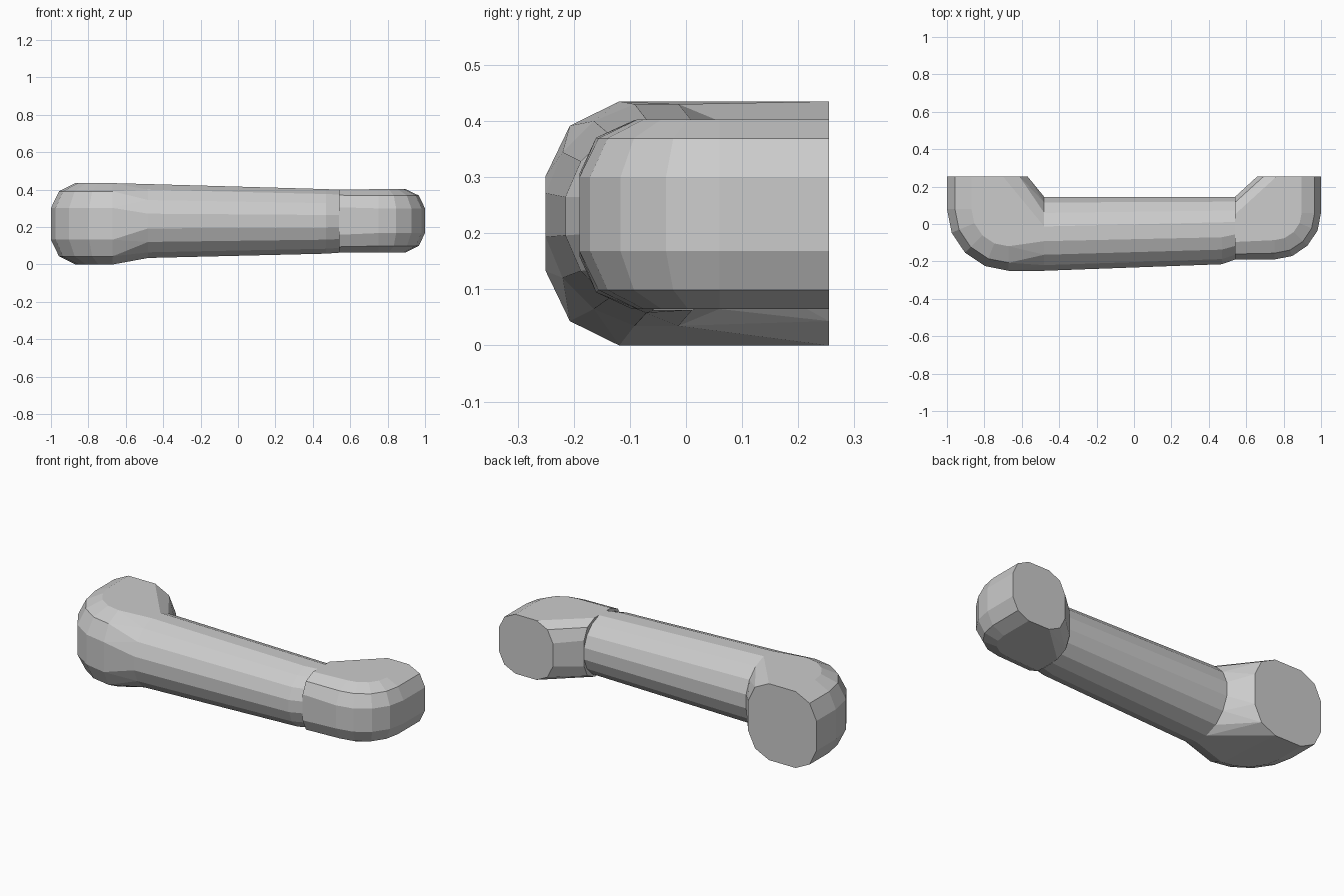
import bpy, bmesh
from math import cos, sin, pi, radians
from mathutils import Vector

if "Cube" in bpy.data.objects:
    bpy.data.objects.remove(bpy.data.objects["Cube"])


def section(n, power):
    """Rounded polygon with flat sides, scaled to reach exactly +-1."""
    pts = []
    for i in range(n):
        a = 2 * pi * (i + 0.5) / n
        c, s = cos(a), sin(a)
        pts.append((abs(c) ** (2 / power) * (1 if c > 0 else -1),
                    abs(s) ** (2 / power) * (1 if s > 0 else -1)))
    m = max(p[0] for p in pts)
    return [(u / m, v / m) for u, v in pts]


def ring(center, across, r, z0, z1, n, power):
    """Vertical cross-section; 'across' is its horizontal direction."""
    zc, rz = (z0 + z1) / 2, (z1 - z0) / 2
    return [Vector((center[0] + across[0] * r * u,
                    center[1] + across[1] * r * u,
                    zc + rz * v)) for u, v in section(n, power)]


def bar_ring(x, y0, y1, z0, z1, n=16, power=2.0):
    return ring((x, (y0 + y1) / 2), (0, 1), (y1 - y0) / 2, z0, z1, n, power)


def hull(name, points):
    bm = bmesh.new()
    for p in points:
        bm.verts.new(p)
    bmesh.ops.remove_doubles(bm, verts=bm.verts, dist=0.002)
    res = bmesh.ops.convex_hull(bm, input=bm.verts)
    loose = [v for v in bm.verts if not v.link_faces]
    bmesh.ops.delete(bm, geom=loose, context='VERTS')
    bmesh.ops.dissolve_limit(bm, angle_limit=radians(3),
                             verts=bm.verts, edges=bm.edges)
    bmesh.ops.recalc_face_normals(bm, faces=bm.faces)
    me = bpy.data.meshes.new(name)
    bm.to_mesh(me)
    bm.free()
    ob = bpy.data.objects.new(name, me)
    bpy.context.collection.objects.link(ob)
    return ob


def elbow(name, side, pivot, bend, r, z0, z1, power, joint):
    """Curved end: back mounting face, quarter-turn bend, joint to the bar."""
    pts = list(joint)
    pts += ring((side * (1 - r), 0.255), (side, 0), r, z0, z1, 12, power)
    for i in range(5):
        a = pi / 2 * i / 4
        d = (side * cos(a), -sin(a))
        c = (pivot[0] + d[0] * (bend - r), pivot[1] + d[1] * (bend - r))
        pts += ring(c, d, r, z0, z1, 12, power)
    return hull(name, pts)


# Straight tapering grip
hull("grip_bar",
     bar_ring(-0.48, -0.25, 0.145, 0.035, 0.43)
     + bar_ring(0.47, -0.215, 0.145, 0.058, 0.403)
     + bar_ring(0.54, -0.19, 0.145, 0.063, 0.40))

# Large left end
elbow("left_end", -1, (-0.67, 0.08), 0.33, 0.215, 0.0, 0.435, 2.8,
      bar_ring(-0.48, -0.25, 0.145, 0.035, 0.43))

# Smaller right end
elbow("right_end", 1, (0.75, 0.06), 0.25, 0.17, 0.065, 0.403, 2.8,
      bar_ring(0.54, -0.19, 0.145, 0.065, 0.40, 12, 3.2))
